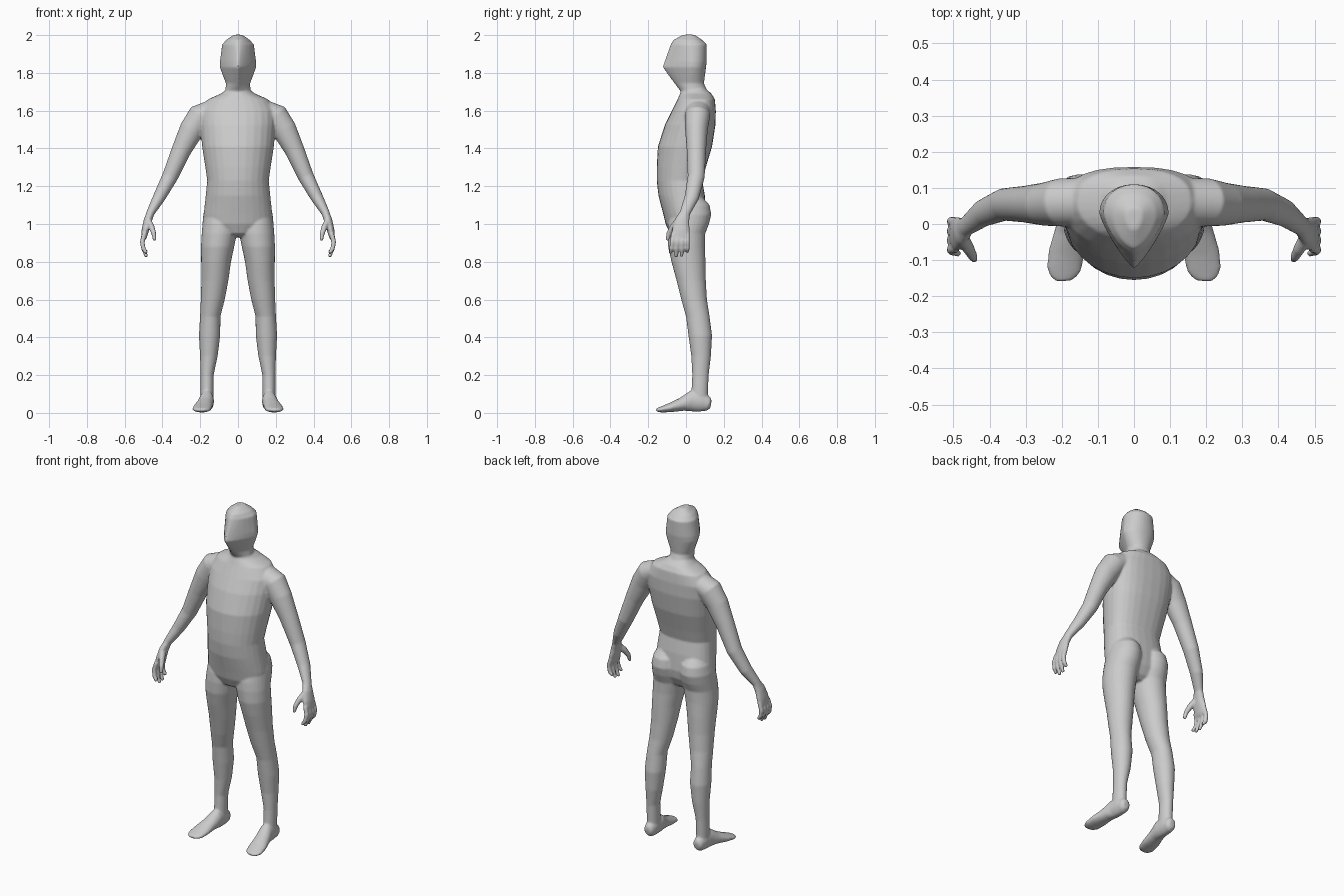
import bpy, bmesh, math
from mathutils import Vector

SEG = 28
bm = bmesh.new()


def power(v, e):
    return math.copysign(abs(v) ** (2 / e), v)


def loft(rings):
    """Closed skin through a list of point rings."""
    loops = [[bm.verts.new(p) for p in ring] for ring in rings]
    for a, b in zip(loops, loops[1:]):
        for i in range(SEG):
            j = (i + 1) % SEG
            bm.faces.new((a[i], a[j], b[j], b[i]))
    bm.faces.new(loops[0][::-1])
    bm.faces.new(loops[-1])


def level(z, cx, hw, front, back, mid, ef=2, eb=2):
    """Horizontal section with its own front and back depth and squareness."""
    ring = []
    for i in range(SEG):
        a = 2 * math.pi * i / SEG
        e = eb if math.sin(a) > 0 else ef
        depth = back - mid if math.sin(a) > 0 else mid - front
        ring.append((cx + hw * power(math.cos(a), e),
                     mid + depth * power(math.sin(a), e), z))
    return ring


def tube(points, side, axis=(0, 1, 0)):
    """Tube along (x, y, z, half width along axis, half thickness)."""
    cs = [Vector((side * p[0], p[1], p[2])) for p in points]
    rings = []
    for k, p in enumerate(points):
        t = (cs[min(k + 1, len(cs) - 1)] - cs[max(k - 1, 0)]).normalized()
        u = Vector(axis)
        u = (u - t * u.dot(t)).normalized()
        v = t.cross(u)
        rings.append([cs[k] + u * p[3] * math.cos(a) + v * p[4] * math.sin(a)
                      for a in (2 * math.pi * i / SEG for i in range(SEG))])
    loft(rings)


# Head and neck: wedge-shaped face, rounded back (z, half width, front, back)
loft([level(z, 0, w, f, b, 0.03, ef, 2.1) for z, w, f, b, ef in (
    (1.64, .075, -.03, .13, 2), (1.70, .067, -.026, .115, 1.8),
    (1.745, .064, -.062, .095, 1.4), (1.79, .082, -.096, .101, 1.25),
    (1.83, .096, -.124, .106, 1.2), (1.86, .096, -.114, .11, 1.25),
    (1.95, .084, -.082, .11, 1.5), (1.975, .062, -.066, .085, 1.7),
    (2.002, .022, -.015, .045, 2))])

# Torso (z, half width, front, back, depth of widest point)
loft([level(z, 0, w, f, b, m, 2, 2.5) for z, w, f, b, m in (
    (1.715, .06, -.022, .105, .05), (1.69, .09, -.032, .135, .06),
    (1.66, .16, -.045, .153, .06), (1.60, .20, -.075, .158, .055),
    (1.525, .20, -.112, .156, .04), (1.41, .19, -.149, .138, .01),
    (1.30, .173, -.155, .105, -.01), (1.23, .163, -.155, .086, -.02),
    (1.15, .171, -.146, .10, -.01), (1.05, .182, -.12, .108, 0),
    (1.0, .178, -.108, .10, 0), (.95, .12, -.085, .075, 0),
    (.93, .05, -.05, .05, 0))])

for s in (1, -1):
    # Leg from buttock to ankle (z, inner x, outer x, front, back)
    loft([level(z, s * (i + o) / 2, (o - i) / 2, f, b, (f + b) / 2) for z, i, o, f, b in (
        (1.14, .03, .15, -.05, .09), (1.10, .01, .172, -.07, .125),
        (1.05, .002, .184, -.085, .134), (1.0, .002, .188, -.095, .122),
        (.95, .006, .192, -.098, .102), (.88, .02, .196, -.095, .10),
        (.80, .037, .195, -.077, .103), (.70, .051, .194, -.05, .105),
        (.60, .07, .197, -.025, .111), (.51, .093, .201, 0, .125),
        (.41, .094, .207, .013, .138), (.30, .108, .201, .028, .132),
        (.20, .129, .198, .033, .12), (.10, .13, .198, .028, .116),
        (.05, .132, .197, .03, .115))])

    # Foot, heel to toe (x, y, z, half width, half height)
    tube([(.163, .132, .045, .018, .02), (.163, .12, .047, .03, .037),
          (.164, .08, .06, .036, .054), (.166, .03, .062, .039, .055),
          (.176, -.02, .046, .043, .036), (.187, -.08, .029, .05, .025),
          (.194, -.125, .019, .048, .017), (.195, -.146, .016, .038, .012),
          (.194, -.158, .016, .022, .007)], s, (1, 0, 0))

    # Arm from shoulder to wrist
    tube([(.10, .065, 1.60, .055, .05), (.15, .062, 1.595, .066, .058),
          (.20, .06, 1.57, .067, .069), (.245, .055, 1.50, .06, .065),
          (.30, .055, 1.39, .051, .052), (.36, .054, 1.25, .045, .042),
          (.418, .03, 1.14, .038, .033), (.463, -.005, 1.06, .028, .022),
          (.475, -.015, 1.03, .03, .02)], s)

    # Palm
    tube([(.46, -.003, 1.065, .026, .02), (.477, -.02, 1.02, .038, .022),
          (.49, -.027, .97, .047, .02), (.497, -.03, .935, .047, .016),
          (.499, -.03, .922, .042, .012)], s)

    # Fingers, index to little (root y, tip y, tip z)
    for y0, y1, z1 in ((-.067, -.082, .845), (-.042, -.053, .825),
                       (-.017, -.023, .828), (.007, .007, .85)):
        tube([(.495, y0, .95, .013, .013), (.507, (y0 * 2 + y1) / 3, .905, .013, .013),
              (.501, (y0 + y1 * 2) / 3, .87, .012, .012),
              (.484, y1, z1, .009, .009)], s)

    # Thumb
    tube([(.475, -.035, 1.02, .02, .016), (.458, -.068, .985, .018, .016),
          (.446, -.09, .95, .014, .013), (.441, -.1, .912, .009, .009)], s)

# Fuse all parts into one smooth skin
bmesh.ops.recalc_face_normals(bm, faces=bm.faces[:])
mesh = bpy.data.meshes.new("human_body")
bm.to_mesh(mesh)
bm.free()
body = bpy.data.objects.new("human_body", mesh)
bpy.context.collection.objects.link(body)
fuse = body.modifiers.new("fuse", 'REMESH')
fuse.mode = 'VOXEL'
fuse.voxel_size = 0.006
fuse.use_smooth_shade = True
soften = body.modifiers.new("soften", 'SMOOTH')
soften.factor = 0.5
soften.iterations = 4
